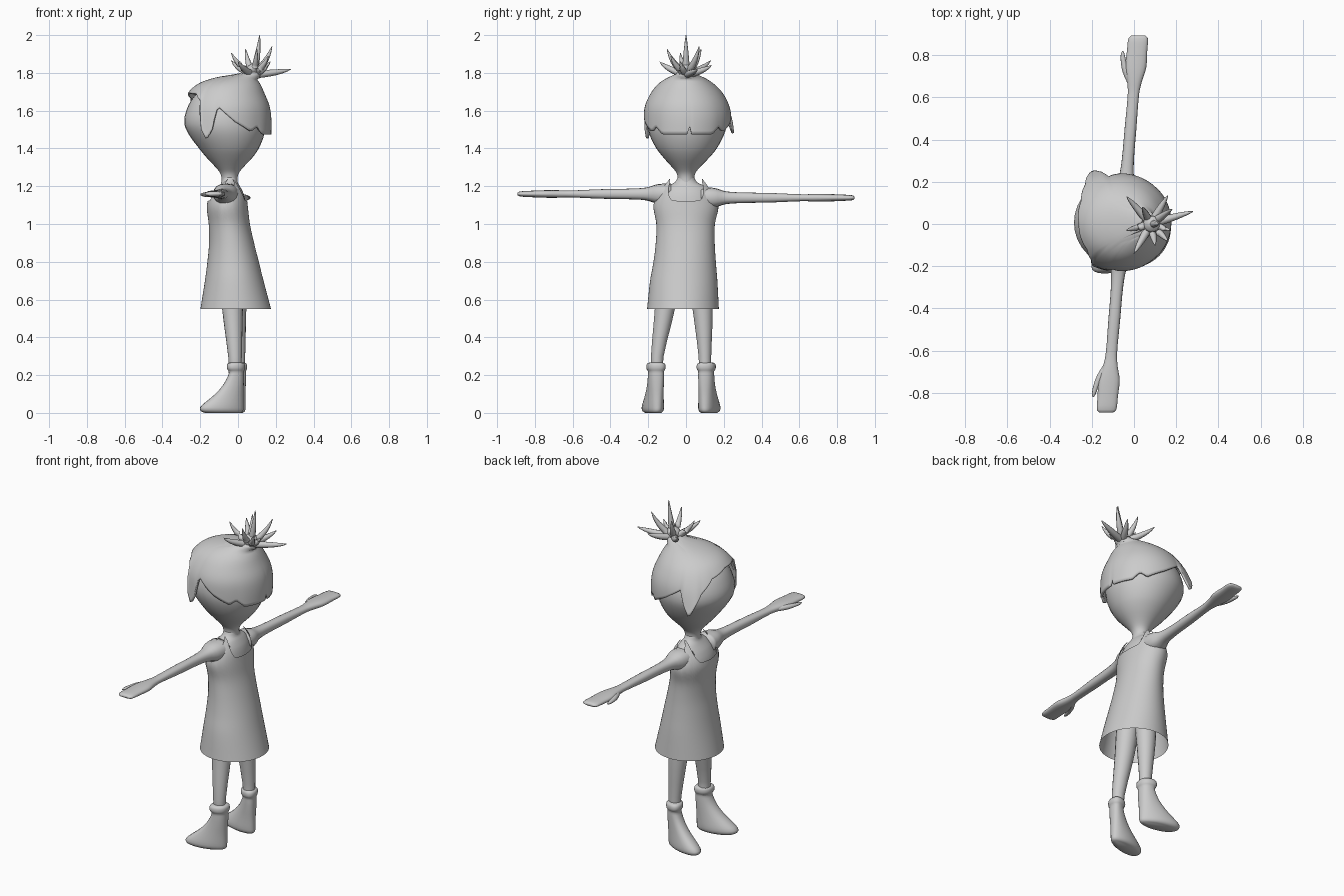
import bpy, bmesh, math
from mathutils import Vector

grey = bpy.data.materials.new("plain grey")
grey.diffuse_color = (0.6, 0.6, 0.6, 1)


def finish(name, bm, smooth=True):
    bmesh.ops.recalc_face_normals(bm, faces=bm.faces)
    me = bpy.data.meshes.new(name)
    bm.to_mesh(me)
    bm.free()
    me.materials.append(grey)
    for p in me.polygons:
        p.use_smooth = smooth
    ob = bpy.data.objects.new(name, me)
    bpy.context.collection.objects.link(ob)
    return ob


def sample(rows, p):
    """Smooth (Hermite) lookup in rows of (position, values...)."""
    p = min(max(p, rows[0][0]), rows[-1][0])
    i = max(j for j in range(len(rows) - 1) if rows[j][0] <= p)

    def slope(j, c):
        a, b = rows[max(j - 1, 0)], rows[min(j + 1, len(rows) - 1)]
        return (b[c] - a[c]) / (b[0] - a[0])
    h = rows[i + 1][0] - rows[i][0]
    t = (p - rows[i][0]) / h
    out = []
    for c in range(1, len(rows[0])):
        v0, v1 = rows[i][c], rows[i + 1][c]
        out.append((2*t**3 - 3*t*t + 1) * v0 + (t**3 - 2*t*t + t) * h * slope(i, c)
                   + (3*t*t - 2*t**3) * v1 + (t**3 - t*t) * h * slope(i + 1, c))
    return out


def linear(keys, p):
    for a, b in zip(keys, keys[1:]):
        if a[0] <= p <= b[0]:
            t = (p - a[0]) / (b[0] - a[0])
            return [u + (v - u) * t for u, v in zip(a[1:], b[1:])]


def skin(bm, rings, closed):
    vs = [[bm.verts.new(p) for p in r] for r in rings]
    n = len(vs[0])
    for a, b in zip(vs, vs[1:]):
        for i in range(n):
            j = (i + 1) % n
            bm.faces.new((a[i], a[j], b[j], b[i]))
    if closed:
        bm.faces.new(vs[0])
        bm.faces.new(vs[-1])


def loft(name, rows, axis="z", n=20, k=3, square=1.0, smooth=True, warp=None):
    """Rows: (position, centre u, centre v, radius u, radius v) along z or y."""
    pos = [a[0] + (b[0] - a[0]) * j / k for a, b in zip(rows, rows[1:]) for j in range(k)]
    rings = []
    for p in pos + [rows[-1][0]]:
        u, v, ru, rv = sample(rows, p)
        ring = []
        for i in range(n):
            c, s = math.cos(math.tau * i / n), math.sin(math.tau * i / n)
            a = u + ru * math.copysign(abs(c) ** square, c)
            b = v + rv * math.copysign(abs(s) ** square, s)
            q = (a, b, p) if axis == "z" else (a, p, b)
            ring.append(warp(*q) if warp else q)
        rings.append(ring)
    bm = bmesh.new()
    skin(bm, rings, True)
    return finish(name, bm, smooth)


def shell(name, rows, low, high, n, count, flare=lambda a: 0):
    """Open sheet whose lower and upper edge heights follow the angle from the front."""
    rings = []
    for k in range(count + 1):
        t = k / count
        ring = []
        for i in range(n):
            deg = -180 + 360 * i / n
            z = low(deg) + (high(deg) - low(deg)) * t
            u, v, ru, rv = sample(rows, z)
            f = flare(deg) * (1 - t) ** 3
            a = math.radians(deg)
            ring.append((u - (ru + f) * math.cos(a), v + (rv + f) * math.sin(a), z))
        rings.append(ring)
    bm = bmesh.new()
    skin(bm, rings, False)
    return finish(name, bm)


# head with neck
loft("head", [(1.20, -.045, 0, .045, .05), (1.24, -.045, 0, .042, .044), (1.27, -.045, 0, .05, .05),
              (1.30, -.045, 0, .073, .073), (1.35, -.045, .002, .12, .12), (1.40, -.048, .003, .158, .16),
              (1.47, -.06, .004, .198, .196), (1.53, -.069, .006, .215, .21), (1.60, -.068, .006, .206, .2),
              (1.68, -.064, .004, .165, .16), (1.735, -.05, 0, .1, .1), (1.76, -.04, 0, .03, .03)], n=32)

# hair cap: (angle from front, edge height, outward flare)
edge = [(-180, 1.475, .004), (-145, 1.475, .004), (-134, 1.515, 0), (-124, 1.49, 0), (-102, 1.54, 0),
        (-79, 1.62, 0), (-72, 1.50, .008), (-64, 1.445, .015), (-57, 1.50, .015), (-52, 1.65, .015),
        (-40, 1.685, .01), (0, 1.69, .005), (30, 1.66, .004), (48, 1.59, .015), (56, 1.52, .045),
        (62, 1.47, .055), (68, 1.52, .03), (74, 1.61, 0), (100, 1.54, 0), (124, 1.49, 0),
        (134, 1.515, 0), (145, 1.475, .004), (174, 1.475, .004), (177, 1.515, 0), (180, 1.475, .004)]
hair = shell("hair_cap",
             [(1.44, -.062, .005, .22, .212), (1.55, -.063, .008, .226, .22), (1.62, -.063, .006, .218, .212),
              (1.69, -.06, .004, .188, .178), (1.735, -.045, 0, .153, .137), (1.765, -.01, 0, .1, .09),
              (1.785, .055, 0, .05, .045), (1.80, .075, 0, .035, .035)],
             lambda a: linear(edge, a)[0], lambda a: 1.80, 120, 18, lambda a: linear(edge, a)[1])
mod = hair.modifiers.new("thickness", "SOLIDIFY")
mod.thickness, mod.offset = 0.012, -1

# hair tuft: knot and curved tapering spikes
loft("tuft_knot", [(1.77, .07, 0, .045, .045), (1.80, .077, 0, .035, .035),
                   (1.83, .085, 0, .038, .038), (1.85, .085, 0, .012, .012)], n=14)
tips = [(.115, 0, 2.0), (.28, .06, 1.82), (-.035, .13, 1.865), (0, -.14, 1.86), (.18, .07, 1.94),
        (-.035, -.03, 1.905), (.16, .135, 1.84), (.1, -.1, 1.925), (.16, -.08, 1.89), (.04, .08, 1.925),
        (.17, -.03, 1.86)]
bm = bmesh.new()
base = Vector((.08, 0, 1.79))
for tip in tips:
    tip = Vector(tip)
    mid = Vector((base.x + (tip.x - base.x) * .7, tip.y * .7, base.z + (tip.z - base.z) * .38))
    rings = []
    for k in range(9):
        t = k / 8
        p = base * (1 - t) ** 2 + mid * 2 * t * (1 - t) + tip * t * t
        d = ((mid - base) * (1 - t) + (tip - mid) * t).normalized()
        u = d.orthogonal().normalized()
        w = d.cross(u)
        r = .018 * (1 - t ** 2) + .002
        rings.append([p + r * (u * math.cos(a) + w * math.sin(a))
                      for a in (math.tau * i / 8 for i in range(8))])
    skin(bm, rings, True)
finish("tuft_spikes", bm)

# upper body under the dress
loft("torso", [(.85, -.03, -.005, .1, .13), (1.0, -.045, -.002, .098, .142), (1.1, -.055, 0, .097, .158),
               (1.16, -.05, 0, .08, .135), (1.20, -.045, 0, .055, .1), (1.22, -.045, 0, .043, .06),
               (1.25, -.045, 0, .04, .042)], n=28)

# dress: open hem, scooped neck, armholes and straps
top = [(0, 1.12), (28, 1.125), (42, 1.17), (52, 1.235), (60, 1.24), (67, 1.21), (76, 1.14), (90, 1.11),
       (104, 1.14), (113, 1.21), (120, 1.24), (128, 1.235), (138, 1.17), (152, 1.125), (180, 1.12)]
shell("dress",
      [(.55, -.012, -.016, .187, .19), (.7, -.02, -.012, .155, .178), (.8, -.026, -.007, .136, .165),
       (.9, -.034, -.004, .119, .156), (1.0, -.046, -.002, .109, .155), (1.1, -.057, 0, .108, .172),
       (1.17, -.05, 0, .09, .142), (1.22, -.043, 0, .05, .112), (1.24, -.04, 0, .02, .1)],
      lambda a: .55, lambda a: linear(top, abs(a))[0], 72, 24)

for side, s in (("left", 1), ("right", -1)):
    # arm with mitten hand: (distance, radius x, radius z)
    arm = [(.08, .07, .055), (.15, .06, .052), (.21, .038, .034), (.3, .029, .028), (.45, .028, .025),
           (.62, .027, .018), (.68, .036, .02), (.74, .05, .02), (.82, .048, .017), (.88, .046, .013),
           (.893, .034, .006)]
    height = 1.149 - .01 * s
    line = lambda d: -.055 + .085 * d * s
    rows = [(s * d, line(d), height, a, b) for d, a, b in arm]
    loft(side + "_arm", sorted(rows), "y", 16, 3, .85)
    # thumb: (distance, offset forward, radius)
    thumb = [(.66, -.015, .014), (.72, -.042, .018), (.77, -.06, .013), (.805, -.067, .009), (.82, -.068, .003)]
    rows = [(s * d, line(d) + o, height - .003, r, r * .8) for d, o, r in thumb]
    loft(side + "_thumb", sorted(rows), "y", 10)
    # leg
    ty, by = (.088, .1) if s > 0 else (-.112, -.152)
    dx = .009 * s
    loft(side + "_leg", [(.22, -.005 + dx, by, .033, .033), (.3, -.007 + dx, by, .036, .034),
                         (.55, -.02 + dx, ty, .055, .054), (.85, -.03 + dx, ty * .7, .07, .07)], n=18)
    # boot with rolled cuff: (height, toe x, heel x, half width)
    boot = [(0, -.17, .02, .038), (.01, -.192, .032, .05), (.03, -.195, .034, .054), (.06, -.163, .034, .051),
            (.1, -.115, .034, .046), (.15, -.072, .036, .042), (.2, -.046, .037, .041), (.22, -.044, .037, .041),
            (.232, -.052, .042, .048), (.25, -.053, .043, .049), (.263, -.047, .037, .043), (.267, -.035, .025, .032)]
    rows = [(z, (a + b) / 2, 0, (b - a) / 2, w) for z, a, b, w in boot]

    def toe_out(x, y, z):
        widen = 1 - .28 * min(max((x + .06) / .1, 0), 1) * max(0, 1 - z / .15)
        return (x + dx * .6, by + .006 * s + y * widen - x * .2 * s, z)
    loft(side + "_boot", rows, n=24, k=2, square=.85, warp=toe_out)
